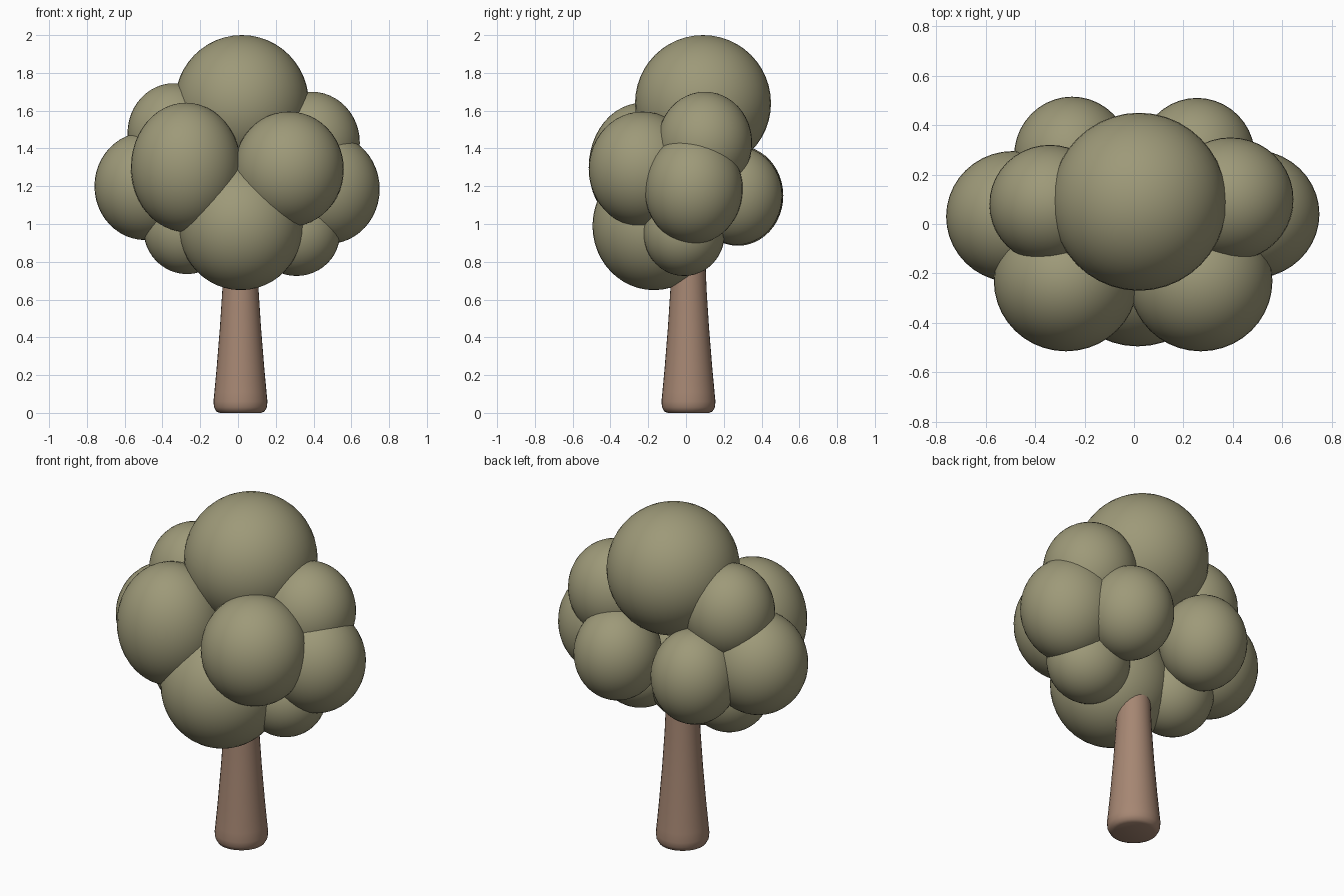
import bpy, bmesh
from math import cos, sin, tau
from mathutils import Matrix

if "Cube" in bpy.data.objects:
    bpy.data.objects.remove(bpy.data.objects["Cube"])


def material(name, color):
    m = bpy.data.materials.new(name)
    m.diffuse_color = (*color, 1)
    m.use_nodes = True
    m.node_tree.nodes["Principled BSDF"].inputs["Base Color"].default_value = m.diffuse_color
    return m


leaf = material("leaf", (0.34, 0.32, 0.19))
bark = material("bark", (0.38, 0.24, 0.17))


def finish(name, bm, mat):
    bmesh.ops.recalc_face_normals(bm, faces=bm.faces)
    for f in bm.faces:
        f.smooth = True
    me = bpy.data.meshes.new(name)
    bm.to_mesh(me)
    bm.free()
    me.materials.append(mat)
    ob = bpy.data.objects.new(name, me)
    bpy.context.collection.objects.link(ob)
    return ob


def clump(name, center, radii):
    bm = bmesh.new()
    bmesh.ops.create_uvsphere(bm, u_segments=40, v_segments=24, radius=1)
    bm.transform(Matrix.Translation(center) @ Matrix.Diagonal((*radii, 1)))
    return finish(name, bm, leaf)


# Trunk: tapered revolved profile with a rounded foot
profile = [(0.11, 0), (0.128, 0.008), (0.14, 0.03), (0.143, 0.06), (0.138, 0.11),
           (0.126, 0.24), (0.109, 0.45), (0.096, 0.65), (0.088, 0.85), (0.08, 1.05)]
bm = bmesh.new()
n = 32
rings = [[bm.verts.new((0.013 + r * cos(tau * i / n), 0.013 + r * sin(tau * i / n), z))
          for i in range(n)] for r, z in profile]
for a, b in zip(rings, rings[1:]):
    for i in range(n):
        j = (i + 1) % n
        bm.faces.new((a[i], a[j], b[j], b[i]))
bm.faces.new(rings[0])
bm.faces.new(rings[-1])
finish("trunk", bm, bark)

# Foliage: overlapping rounded clumps (centre, radii)
clumps = {
    "crown_top": ((0.02, 0.09, 1.64), (0.355, 0.36, 0.36)),
    "crown_front_left": ((-0.275, -0.23, 1.30), (0.292, 0.285, 0.342)),
    "crown_front_right": ((0.27, -0.23, 1.29), (0.29, 0.285, 0.305)),
    "crown_front_bottom": ((0.015, -0.17, 0.99), (0.33, 0.325, 0.34)),
    "crown_left": ((-0.49, 0.03, 1.20), (0.27, 0.265, 0.285)),
    "crown_right": ((0.48, 0.04, 1.185), (0.27, 0.26, 0.29)),
    "crown_upper_left": ((-0.34, 0.08, 1.48), (0.245, 0.24, 0.265)),
    "crown_upper_right": ((0.39, 0.10, 1.43), (0.255, 0.25, 0.27)),
    "crown_lower_left": ((-0.27, -0.01, 0.97), (0.23, 0.22, 0.235)),
    "crown_lower_right": ((0.31, -0.01, 0.95), (0.23, 0.215, 0.225)),
    "crown_back_left": ((-0.25, 0.275, 1.15), (0.235, 0.24, 0.265)),
    "crown_back_right": ((0.255, 0.27, 1.15), (0.235, 0.24, 0.26)),
}
for name, (center, radii) in clumps.items():
    clump(name, center, radii)
